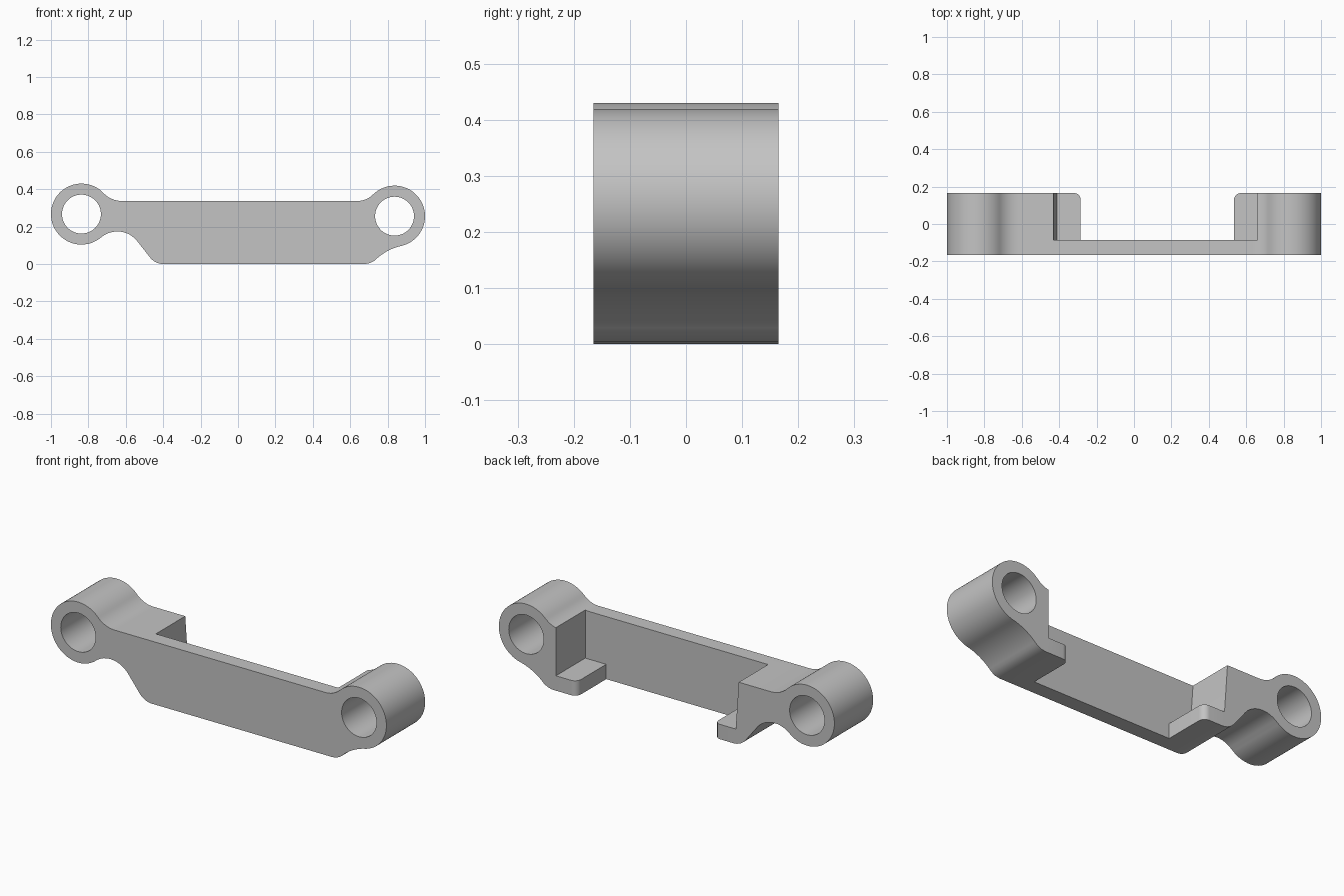
import bpy, bmesh
from math import cos, sin, radians
from mathutils import Vector

if "Cube" in bpy.data.objects:
    bpy.data.objects.remove(bpy.data.objects["Cube"])

HALF = 0.165          # half of the depth in y
PLATE_BACK = -0.085   # rear face of the thin web
SHELF = 0.08          # thickness of the small shelves
RING_R, HOLE_R = 0.163, 0.104
RINGS = [(-0.837, 0.267), (0.837, 0.256)]

grey = bpy.data.materials.new("plain_grey")
grey.use_nodes = True
colour = (0.55, 0.55, 0.55, 1)
grey.diffuse_color = colour
grey.node_tree.nodes["Principled BSDF"].inputs["Base Color"].default_value = colour


def arc(centre, r, start, end, steps=12):
    """Points along an arc, angles in degrees."""
    angles = [radians(start + (end - start) * i / steps) for i in range(steps + 1)]
    return [(centre[0] + r * cos(a), centre[1] + r * sin(a)) for a in angles]


def prism(name, points, low, high, axis):
    """Extrude an outline along y (outline in x, z) or z (outline in x, y)."""
    bm = bmesh.new()
    place = (lambda p: (p[0], low, p[1])) if axis == "y" else (lambda p: (p[0], p[1], low))
    face = bm.faces.new([bm.verts.new(place(p)) for p in points])
    grown = bmesh.ops.extrude_face_region(bm, geom=[face])["geom"]
    shift = Vector((0, high - low, 0)) if axis == "y" else Vector((0, 0, high - low))
    bmesh.ops.translate(bm, vec=shift, verts=[v for v in grown if isinstance(v, bmesh.types.BMVert)])
    bmesh.ops.recalc_face_normals(bm, faces=bm.faces)
    mesh = bpy.data.meshes.new(name)
    bm.to_mesh(mesh)
    bm.free()
    mesh.materials.append(grey)
    obj = bpy.data.objects.new(name, mesh)
    bpy.context.collection.objects.link(obj)
    return obj


# Side outline: ring ends blended into the bar with fillets
left, right = RINGS
outline = arc(left, RING_R, 43.6, 310, 56)
outline += arc((-0.645, 0.039), 0.135, 130, 38, 16)
outline += arc((-0.398, 0.092), 0.092, 218, 270, 8)
outline += [(0.68, 0), (0.706, 0.005)]
outline += arc((0.941, -0.195), 0.3, 135, 103, 10)[:-1]
outline += arc(right, RING_R, 283, 495, 48)
outline += arc((0.637, 0.457), 0.12, 315, 270, 10)
outline += arc((-0.62, 0.474), 0.137, 270, 223.6, 10)[:-1]
body = prism("link_arm", outline, -HALF, HALF, "y")

# Bores through both ends
cutters = [prism("bore_cutter", arc(c, HOLE_R, 0, 360, 64)[:-1], -0.3, 0.3, "y") for c in RINGS]

# Rear pocket above the shelves, with a slightly sloped left wall
pocket = [(-0.412, SHELF), (0.66, SHELF), (0.66, 0.6), (-0.43, 0.6), (-0.43, 0.335)]
cutters.append(prism("pocket_cutter", pocket, PLATE_BACK, 0.3, "y"))

# Opening between the shelves, leaving their outer corners rounded
r = 0.035
opening = [(-0.285, PLATE_BACK), (0.535, PLATE_BACK)]
opening += arc((0.535 + r, HALF - r), r, 180, 90, 8) + [(0.535 + r, 0.3), (-0.285 - r, 0.3)]
opening += arc((-0.285 - r, HALF - r), r, 90, 0, 8)
cutters.append(prism("opening_cutter", opening, -0.2, 0.6, "z"))

bpy.context.view_layer.objects.active = body
body.select_set(True)
for cutter in cutters:
    mod = body.modifiers.new("cut", "BOOLEAN")
    mod.operation, mod.solver, mod.object = "DIFFERENCE", "EXACT", cutter
    bpy.ops.object.modifier_apply(modifier=mod.name)
    bpy.data.objects.remove(cutter)

bpy.ops.object.shade_smooth_by_angle(angle=radians(25))
